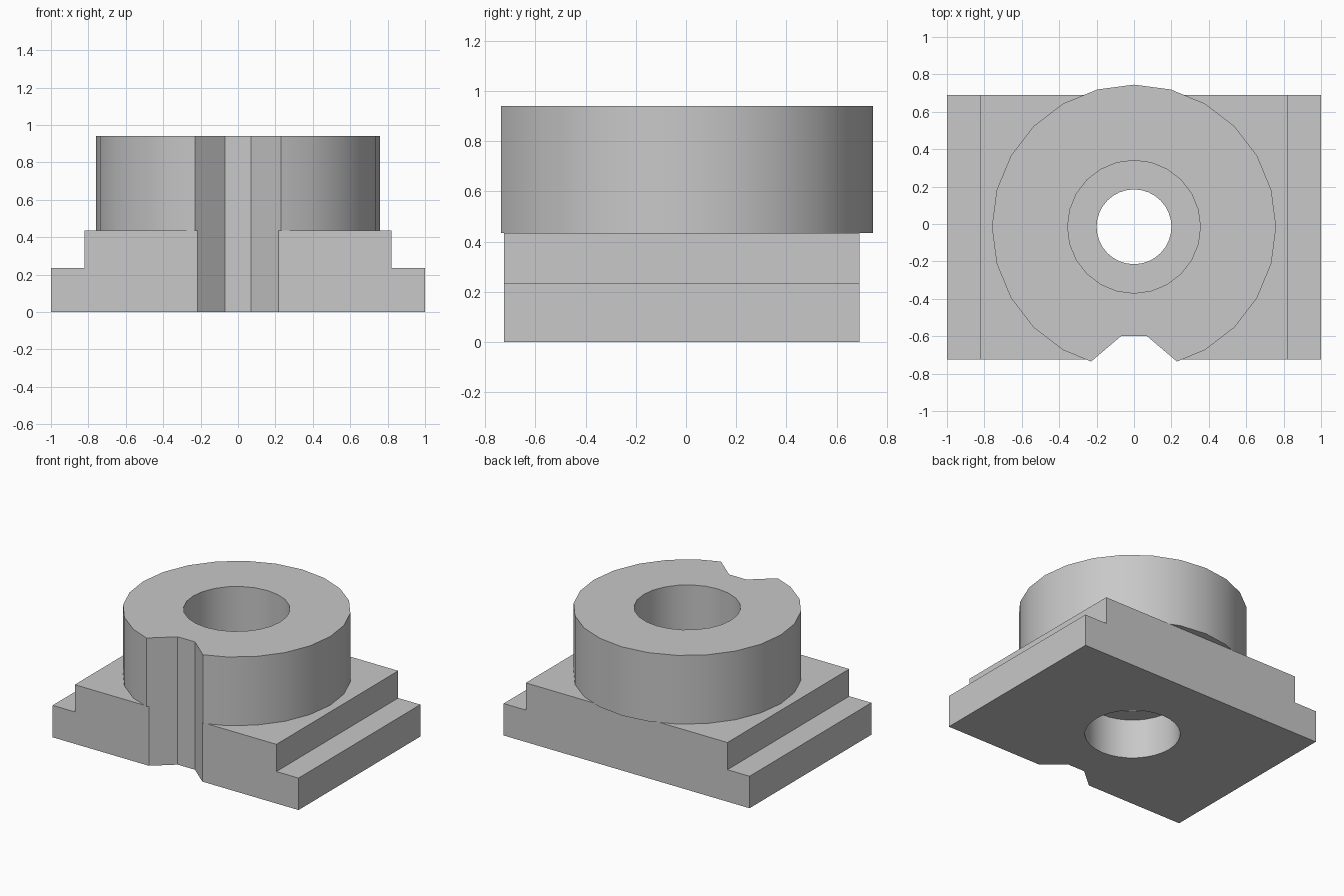
import bpy
import bmesh
import math
from mathutils import Matrix

old = bpy.data.objects.get("Cube")
if old:
    bpy.data.objects.remove(old, do_unlink=True)

AXIS_Y = -0.015                      # centre line of the collar and bores
FRONT, BACK = -0.725, 0.69           # base depth
STEP_Z, BASE_Z, TOP_Z = 0.235, 0.435, 0.94

grey = bpy.data.materials.new("plain_grey")
grey.use_nodes = True
colour = (0.58, 0.58, 0.58, 1)
grey.diffuse_color = colour
grey.node_tree.nodes["Principled BSDF"].inputs["Base Color"].default_value = colour


def make_object(name, bm):
    bmesh.ops.recalc_face_normals(bm, faces=bm.faces)
    mesh = bpy.data.meshes.new(name)
    bm.to_mesh(mesh)
    bm.free()
    mesh.materials.append(grey)
    obj = bpy.data.objects.new(name, mesh)
    bpy.context.collection.objects.link(obj)
    return obj


def prism(name, points, shift):
    """Extrude a closed outline of 3D points along a vector."""
    bm = bmesh.new()
    face = bm.faces.new([bm.verts.new(p) for p in points])
    new = bmesh.ops.extrude_face_region(bm, geom=[face])["geom"]
    verts = [v for v in new if isinstance(v, bmesh.types.BMVert)]
    bmesh.ops.translate(bm, vec=shift, verts=verts)
    return make_object(name, bm)


def cylinder(name, radius, low, high, sides):
    bm = bmesh.new()
    bmesh.ops.create_cone(bm, cap_ends=True, segments=sides, radius1=radius,
                          radius2=radius, depth=high - low,
                          matrix=Matrix.Translation((0, AXIS_Y, (low + high) / 2)))
    return make_object(name, bm)


def mirrored(half):
    return half + [(-x, v) for x, v in reversed(half)]


def activate(obj):
    bpy.ops.object.select_all(action="DESELECT")
    obj.select_set(True)
    bpy.context.view_layer.objects.active = obj


def cut(obj, cutters):
    activate(obj)
    for cutter in cutters:
        mod = obj.modifiers.new("cut", "BOOLEAN")
        mod.operation = "DIFFERENCE"
        mod.solver = "EXACT"
        mod.object = cutter
        bpy.ops.object.modifier_apply(modifier=mod.name)
    bpy.ops.object.shade_smooth_by_angle(angle=math.radians(25))


# Stepped base and round collar
base_half = [(1, 0), (1, STEP_Z), (0.82, STEP_Z), (0.82, BASE_Z)]
base = prism("stepped_base", [(x, FRONT, z) for x, z in mirrored(base_half)],
             (0, BACK - FRONT, 0))
collar = cylinder("round_collar", 0.76, BASE_Z, TOP_Z, 24)

# Front notch, upper bore, centre hole and lower bore
notch_half = [(0.4, -0.88), (0.07, -0.6)]
notch = prism("notch_cutter", [(x, y, -0.1) for x, y in mirrored(notch_half)],
              (0, 0, 1.2))
upper_bore = cylinder("upper_bore_cutter", 0.355, 0.3, 1.1, 24)
centre_hole = cylinder("centre_hole_cutter", 0.2, -0.1, 0.6, 32)
lower_bore = cylinder("lower_bore_cutter", 0.317, -0.1, 0.29, 32)

cut(base, [notch, lower_bore, centre_hole])
cut(collar, [notch, upper_bore])

for cutter in (notch, upper_bore, centre_hole, lower_bore):
    bpy.data.objects.remove(cutter, do_unlink=True)
